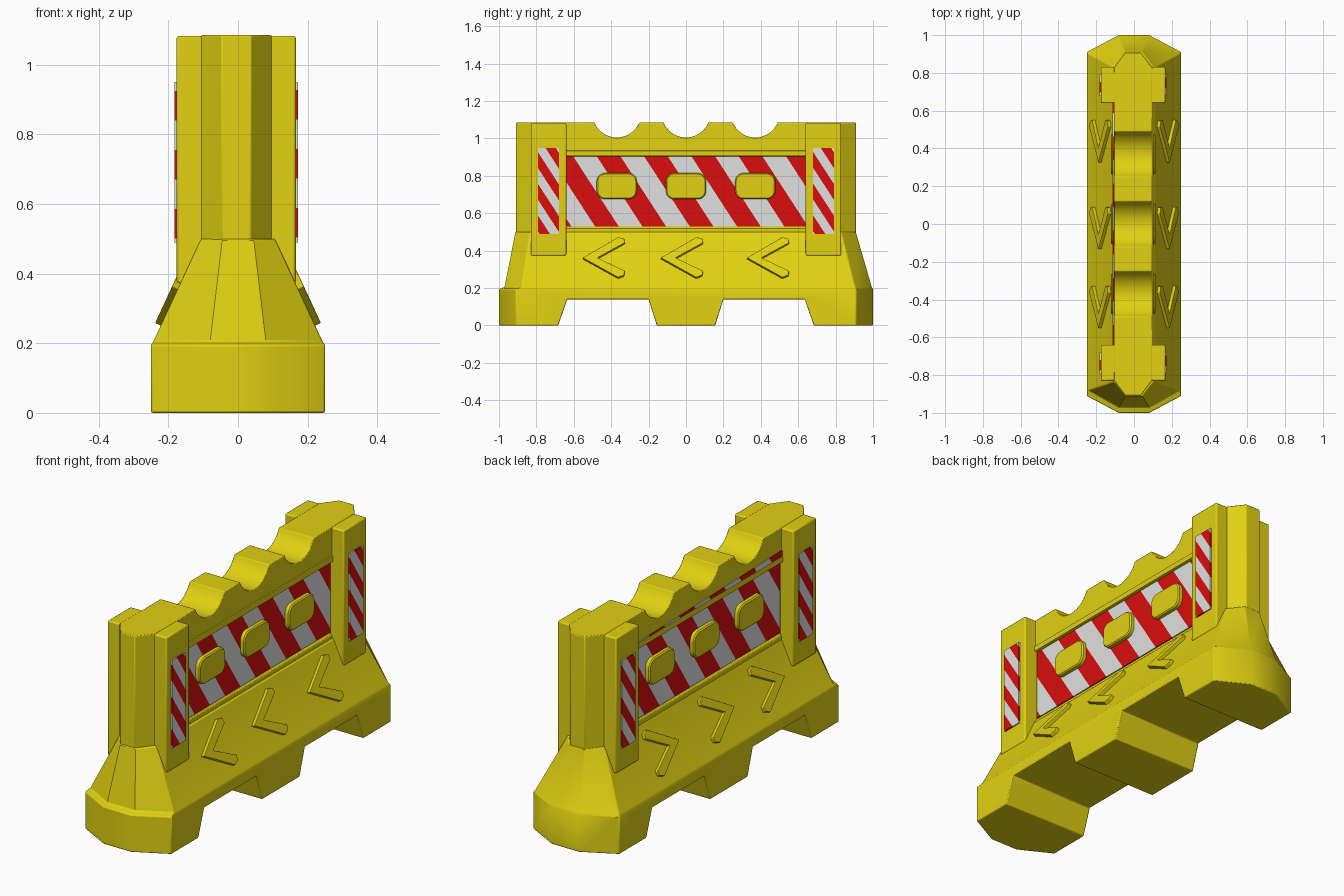
import bpy, bmesh, math
from mathutils import Vector, Matrix

cube = bpy.data.objects.get("Cube")
if cube:
    bpy.data.objects.remove(cube, do_unlink=True)


def material(name, rgb):
    m = bpy.data.materials.new(name)
    m.use_nodes = True
    m.diffuse_color = (*rgb, 1)
    m.node_tree.nodes["Principled BSDF"].inputs["Base Color"].default_value = (*rgb, 1)
    return m


YELLOW = material("safety yellow", (0.76, 0.64, 0.006))
RED = material("stripe red", (0.7, 0.004, 0.004))
WHITE = material("stripe white", (0.75, 0.75, 0.75))

TOP = 1.085      # height of the wall
SHIFT = -0.005   # the upper parts sit slightly off centre
SIDES = (1, -1)


def finish(name, bm, mats=(YELLOW,), bevel=0.0):
    bmesh.ops.recalc_face_normals(bm, faces=bm.faces)
    mesh = bpy.data.meshes.new(name)
    bm.to_mesh(mesh)
    bm.free()
    for m in mats:
        mesh.materials.append(m)
    ob = bpy.data.objects.new(name, mesh)
    bpy.context.collection.objects.link(ob)
    if bevel:
        add_bevel(ob, bevel)
    return ob


def add_bevel(ob, width):
    mod = ob.modifiers.new("soft edges", 'BEVEL')
    mod.width, mod.segments = width, 2
    mod.limit_method, mod.angle_limit = 'ANGLE', math.radians(40)


def activate(ob):
    bpy.ops.object.select_all(action='DESELECT')
    ob.select_set(True)
    bpy.context.view_layer.objects.active = ob


def smooth(ob, angle=35):
    activate(ob)
    bpy.ops.object.shade_smooth_by_angle(angle=math.radians(angle))


def loft(name, rings, bevel=0.0):
    """Skin a stack of matching rings and cap both ends."""
    bm = bmesh.new()
    loops = [[bm.verts.new(p) for p in ring] for ring in rings]
    n = len(loops[0])
    for a, b in zip(loops, loops[1:]):
        for i in range(n):
            j = (i + 1) % n
            bm.faces.new((a[i], a[j], b[j], b[i]))
    bm.faces.new(loops[0][::-1])
    bm.faces.new(loops[-1])
    return finish(name, bm, bevel=bevel)


def box(name, lo, hi, bevel=0.0):
    rings = [[(lo[0], lo[1], z), (hi[0], lo[1], z), (hi[0], hi[1], z), (lo[0], hi[1], z)]
             for z in (lo[2], hi[2])]
    return loft(name, rings, bevel)


def footprint(z, half, end_half, y0, y1, k, dx=0.0):
    """Long outline with chamfered ends."""
    pts = [(end_half, y0), (half, y0 + k), (half, y1 - k), (end_half, y1),
           (-end_half, y1), (-half, y1 - k), (-half, y0 + k), (-end_half, y0)]
    return [(x + dx, y, z) for x, y in pts]


def cut(ob, cutters):
    for c in cutters:
        mod = ob.modifiers.new("cut", 'BOOLEAN')
        mod.operation, mod.solver, mod.object = 'DIFFERENCE', 'EXACT', c
        activate(ob)
        bpy.ops.object.modifier_apply(modifier=mod.name)
        bpy.data.objects.remove(c, do_unlink=True)


# Base skirt and sloping shoulder, with two lifting openings underneath
base = loft("base", [
    footprint(0, 0.25, 0.08, -1, 1, 0.09),
    footprint(0.195, 0.25, 0.08, -1, 1, 0.09),
    footprint(0.205, 0.243, 0.08, -0.97, 0.993, 0.09),
    footprint(0.5, 0.106, 0.045, -0.912, 0.908, 0.08)])
openings = []
for s in SIDES:
    profile = [(0.15, -0.02), (0.69, -0.02), (0.635, 0.14), (0.2, 0.14)]
    openings.append(loft("opening_cutter", [[(x, s * y, z) for y, z in profile] for x in (-0.4, 0.4)]))
cut(base, openings)
add_bevel(base, 0.005)
smooth(base)

# Upper wall with three scallops on top and a shallow recess on each side
wall = loft("wall", [footprint(z, 0.102, 0.042, -0.908, 0.908, 0.08, SHIFT) for z in (0.45, TOP)])
cutters = []
for y in (-0.37, 0, 0.37):
    bm = bmesh.new()
    turn = Matrix.Translation((0, y, 1.135)) @ Matrix.Rotation(math.pi / 2, 4, 'Y')
    bmesh.ops.create_cone(bm, cap_ends=True, segments=48, radius1=0.13, radius2=0.13, depth=0.6, matrix=turn)
    cutters.append(finish("scallop_cutter", bm))
for s in SIDES:
    a, b = sorted((s * 0.088 + SHIFT, s * 0.3 + SHIFT))
    cutters.append(box("recess_cutter", (a, -0.66, 0.52), (b, 0.66, 0.905)))
cut(wall, cutters)
add_bevel(wall, 0.004)
smooth(wall)


def striped_plate(name, side, x, u, z, period, start, lift=0.0):
    """Thin plate split along slanted lines into red and white faces."""
    slant, thick = 0.65, 0.008
    bm = bmesh.new()
    bmesh.ops.create_cube(bm, size=1)
    for v in bm.verts:
        right, top = v.co.y > 0, v.co.z > 0
        v.co = (x + (thick if v.co.x > 0 else 0), u[right], z[top] + (lift if right and top else 0))
    origin = start + slant * z[1]
    for i in range(-12, 16):
        c = origin + i * period / 2
        bmesh.ops.bisect_plane(bm, geom=bm.verts[:] + bm.edges[:] + bm.faces[:],
                               plane_co=(0, c, 0), plane_no=(0, 1, slant))
    for f in bm.faces:
        m = f.calc_center_median()
        f.material_index = int(((m.y + slant * m.z - origin) / period) % 1 < 0.5)
    if side < 0:
        bmesh.ops.rotate(bm, verts=bm.verts, matrix=Matrix.Rotation(math.pi, 3, 'Z'))
    bmesh.ops.translate(bm, verts=bm.verts, vec=(SHIFT, 0, 0))
    return finish(name, bm, (WHITE, RED))


def rounded_rect(w, h, r, steps=6):
    pts = []
    for q, (sx, sy) in enumerate(((1, 1), (-1, 1), (-1, -1), (1, -1))):
        for i in range(steps + 1):
            a = (q + i / steps) * math.pi / 2
            pts.append((sx * (w / 2 - r) + r * math.cos(a), sy * (h / 2 - r) + r * math.sin(a)))
    return pts


CHEVRON = [(0, 0.355), (0.19, 0.465), (0.222, 0.458), (0.226, 0.435), (0.08, 0.355),
           (0.226, 0.285), (0.222, 0.262), (0.19, 0.25)]


def shoulder_x(z):
    return 0.243 - (z - 0.205) * (0.243 - 0.106) / 0.295


normal = Vector((0.907, 0, 0.421))
for s in SIDES:
    side = "left" if s > 0 else "right"

    # Striped side panel, its ledge and the three raised pads
    striped_plate(side + "_panel", s, 0.086, (-0.64, 0.64), (0.53, 0.903), 0.253, -0.476)
    a, b = sorted((s * 0.09 + SHIFT, s * 0.109 + SHIFT))
    box(side + "_ledge", (a, -0.645, 0.905), (b, 0.645, 0.935), 0.004)
    for y in (-0.37, 0, 0.37):
        rings = [[(s * x + SHIFT, y + p, 0.745 + q) for p, q in rounded_rect(0.215 - d, 0.14 - d, 0.045 - d / 2)]
                 for x, d in ((0.085, 0), (0.112, 0), (0.118, 0.012))]
        smooth(loft(side + "_pad", rings))

    # Corner posts with striped reflectors
    for e in SIDES:
        a, b = sorted((s * 0.09 + SHIFT, s * 0.171 + SHIFT))
        y0, y1 = sorted((e * 0.64, e * 0.83))
        smooth(box(side + "_post", (a, y0, 0.372), (b, y1, TOP - 0.002), 0.007))
        u0, u1 = sorted((e * 0.68, e * 0.792))
        striped_plate(side + "_reflector", s, 0.17, (u0, u1), (0.49, 0.95), 0.11, u0 + 0.04)

    # Raised direction arrows on the shoulder
    for tip in (-0.553, -0.135, 0.325):
        rings = []
        for h in (-0.006, 0.018):
            pts = [Vector((shoulder_x(z), tip + y, z)) + normal * h for y, z in CHEVRON]
            rings.append([(s * p.x, p.y, p.z) for p in pts])
        loft(side + "_arrow", rings, 0.003)

# Sliver of striping above the ledge on the right-hand side
striped_plate("right_upper_strip", -1, 0.098, (-0.64, 0.64), (0.925, 0.936), 0.253, -0.46, 0.03)
